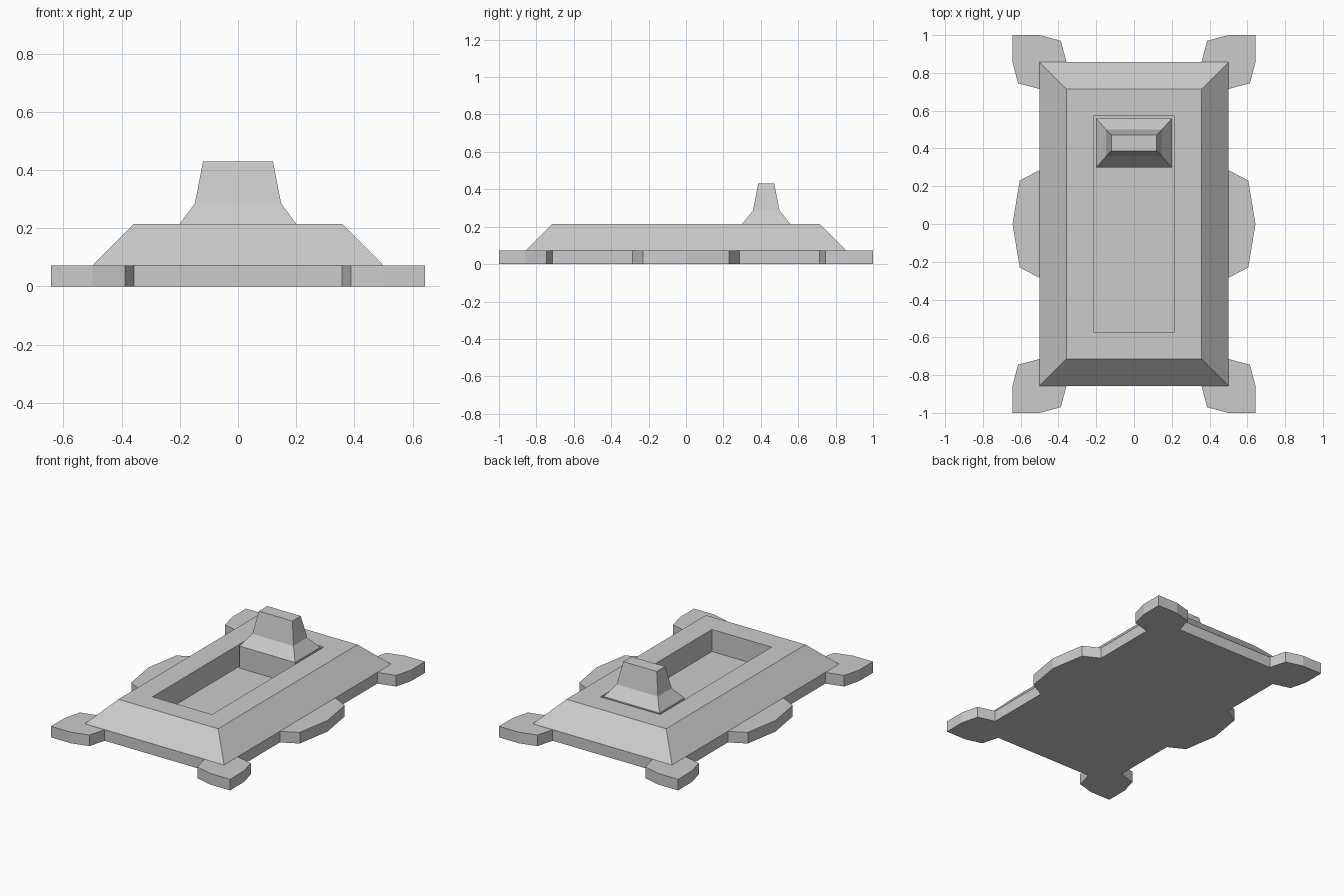
import bpy, bmesh

if "Cube" in bpy.data.objects:
    bpy.data.objects.remove(bpy.data.objects["Cube"])

BASE_Z, DECK_Z = 0.072, 0.215


def finish(bm, name):
    bmesh.ops.recalc_face_normals(bm, faces=bm.faces)
    mesh = bpy.data.meshes.new(name)
    bm.to_mesh(mesh)
    bm.free()
    obj = bpy.data.objects.new(name, mesh)
    bpy.context.collection.objects.link(obj)
    return obj


def rect_loft(name, levels, cy=0.0, cap_top=False):
    """Join centred rectangles given as (half x, half y, z)."""
    bm = bmesh.new()
    rings = [[bm.verts.new((sx * hx, cy + sy * hy, z))
              for sx, sy in ((-1, -1), (1, -1), (1, 1), (-1, 1))]
             for hx, hy, z in levels]
    for a, b in zip(rings, rings[1:]):
        for i in range(4):
            j = (i + 1) % 4
            bm.faces.new((a[i], a[j], b[j], b[i]))
    if cap_top:
        bm.faces.new(rings[-1])
    return finish(bm, name)


# Base plate: quarter outline mirrored twice, then extruded
quarter = [(0.643, 0), (0.605, 0.23), (0.5, 0.285), (0.5, 0.715),
           (0.614, 0.745), (0.643, 0.857), (0.643, 1.0), (0.5, 1.0),
           (0.388, 0.97), (0.357, 0.857)]
half = quarter + [(-x, y) for x, y in reversed(quarter)]
outline = half + [(x, -y) for x, y in reversed(half[1:-1])]
bm = bmesh.new()
bottom = bm.faces.new([bm.verts.new((x, y, 0)) for x, y in outline])
top = bmesh.ops.extrude_face_region(bm, geom=[bottom], use_keep_orig=True)
bmesh.ops.translate(bm, vec=(0, 0, BASE_Z),
                    verts=[g for g in top["geom"] if isinstance(g, bmesh.types.BMVert)])
finish(bm, "base_plate")

# Sloped body with a flat rim and a rectangular well down to the plate
rect_loft("sloped_body", [(0.5, 0.857, BASE_Z), (0.358, 0.715, DECK_Z),
                          (0.214, 0.572, DECK_Z), (0.214, 0.572, BASE_Z)])

# Stepped block standing at the back of the well
rect_loft("well_block", [(0.2, 0.129, BASE_Z), (0.2, 0.129, DECK_Z),
                         (0.148, 0.071, 0.286), (0.12, 0.043, 0.43)],
          cy=0.429, cap_top=True)
